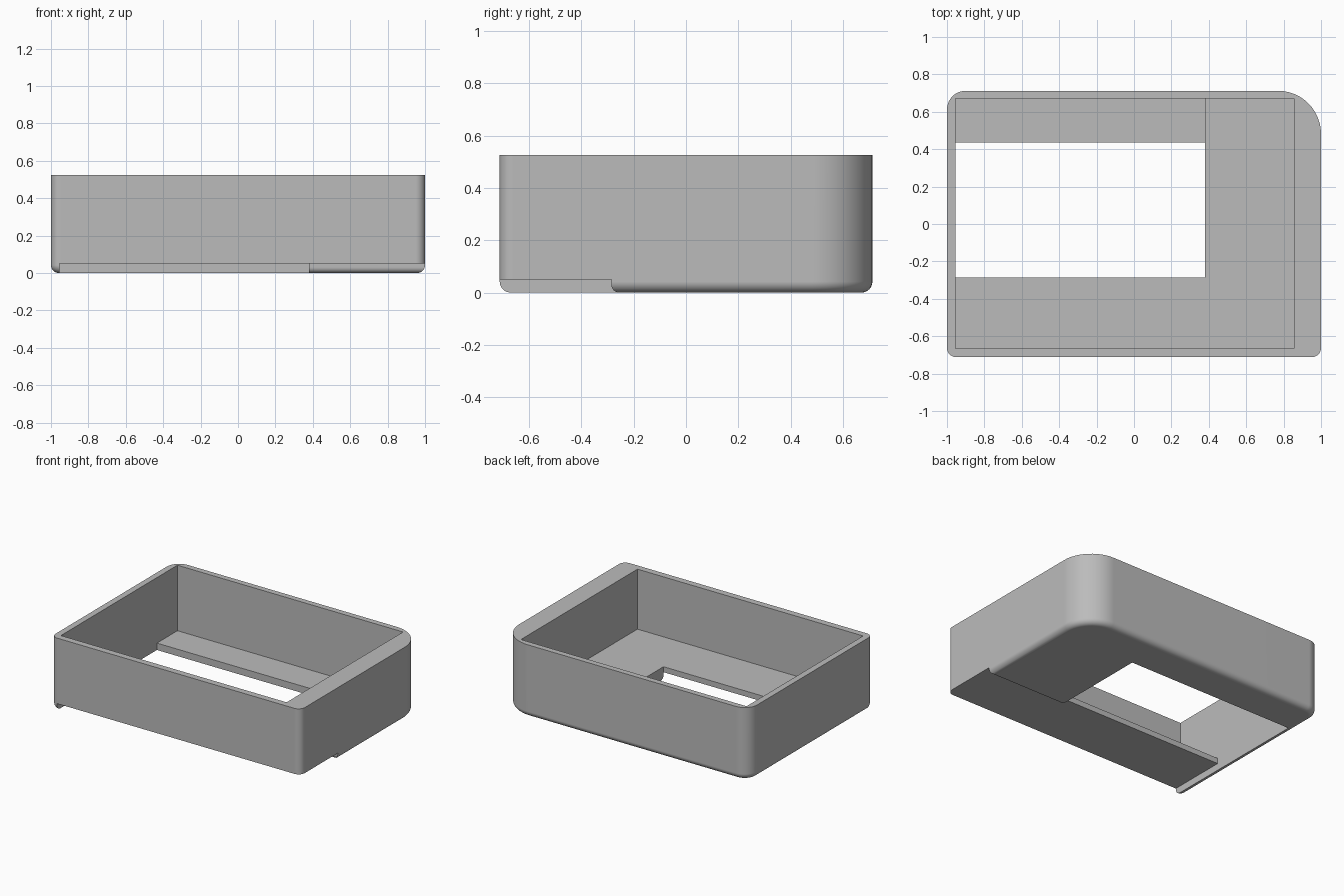
import bpy, bmesh, math

if "Cube" in bpy.data.objects:
    bpy.data.objects.remove(bpy.data.objects["Cube"])

X0, X1, Y0, Y1, H = -1.0, 1.0, -0.712, 0.712, 0.525
IX0, IX1, IY0, IY1 = -0.955, 0.855, -0.665, 0.67   # cavity
WX, WY0, WY1 = 0.38, -0.285, 0.435                 # floor window
FLOOR, LEDGE, UNDER = 0.09, 0.05, 0.05             # floor heights

grey = bpy.data.materials.new("plain grey")
grey.diffuse_color = (0.5, 0.5, 0.5, 1)
grey.use_nodes = True
grey.node_tree.nodes["Principled BSDF"].inputs["Base Color"].default_value = grey.diffuse_color


def loft(name, loops):
    """Closed solid through equal-length loops of points."""
    bm = bmesh.new()
    rings = [[bm.verts.new(p) for p in loop] for loop in loops]
    n = len(rings[0])
    for a, b in zip(rings, rings[1:]):
        for i in range(n):
            j = (i + 1) % n
            bm.faces.new((a[i], a[j], b[j], b[i]))
    bm.faces.new(rings[0][::-1])
    bm.faces.new(rings[-1])
    bmesh.ops.recalc_face_normals(bm, faces=bm.faces)
    mesh = bpy.data.meshes.new(name)
    bm.to_mesh(mesh)
    bm.free()
    mesh.materials.append(grey)
    ob = bpy.data.objects.new(name, mesh)
    bpy.context.collection.objects.link(ob)
    return ob


def box(name, x0, x1, y0, y1, z0, z1):
    return loft(name, [[(x0, y0, z), (x1, y0, z), (x1, y1, z), (x0, y1, z)]
                       for z in (z0, z1)])


def outline(d, z, seg=12):
    """Rounded rectangle inset by d, with its own radius at each corner."""
    corners = [(X0, Y0, 1, 1, 0.05, 180), (X1, Y0, -1, 1, 0.05, 270),
               (X1, Y1, -1, -1, 0.23, 0), (X0, Y1, 1, -1, 0.10, 90)]
    pts = []
    for x, y, sx, sy, r, start in corners:
        for i in range(seg + 1):
            a = math.radians(start + 90 * i / seg)
            pts.append((x + sx * r + (r - d) * math.cos(a),
                        y + sy * r + (r - d) * math.sin(a), z))
    return pts


# Outer body with rounded bottom edge
R = 0.042
loops = []
for i in range(9):
    a = math.pi / 2 * i / 8
    loops.append(outline(R * (1 - math.sin(a)), R * (1 - math.cos(a))))
loops.append(outline(0, H))
body = loft("tray_body", loops)

# Undercut below the front strip, ending in a rounded step
r = 0.03
prof = [(-1, -0.2), (WY0 + r, -0.2)]
for i in range(7):
    a = math.pi / 2 * i / 6
    prof.append((WY0 + r - r * math.sin(a), r - r * math.cos(a)))
prof += [(WY0, UNDER), (-1, UNDER)]
undercut = loft("undercut_cutter", [[(x, y, z) for y, z in prof] for x in (IX0, 1.3)])

# Cavity, lower back ledge and window
cutters = [
    undercut,
    box("cavity_cutter", IX0, IX1, IY0, IY1, FLOOR, 1),
    box("ledge_cutter", IX0, WX, WY1 - 0.05, IY1, LEDGE, 0.3),
    box("window_cutter", IX0, WX, WY0, WY1, -0.3, 0.3),
]
bpy.context.view_layer.objects.active = body
body.select_set(True)
for c in cutters:
    mod = body.modifiers.new("cut", "BOOLEAN")
    mod.operation, mod.solver, mod.object = "DIFFERENCE", "EXACT", c
    bpy.ops.object.modifier_apply(modifier=mod.name)
    bpy.data.objects.remove(c)

# Smooth rounded edges, flat walls
bpy.ops.object.select_all(action="DESELECT")
body.select_set(True)
bpy.ops.object.shade_smooth_by_angle(angle=math.radians(30))
wn = body.modifiers.new("even_normals", "WEIGHTED_NORMAL")
wn.keep_sharp = True
